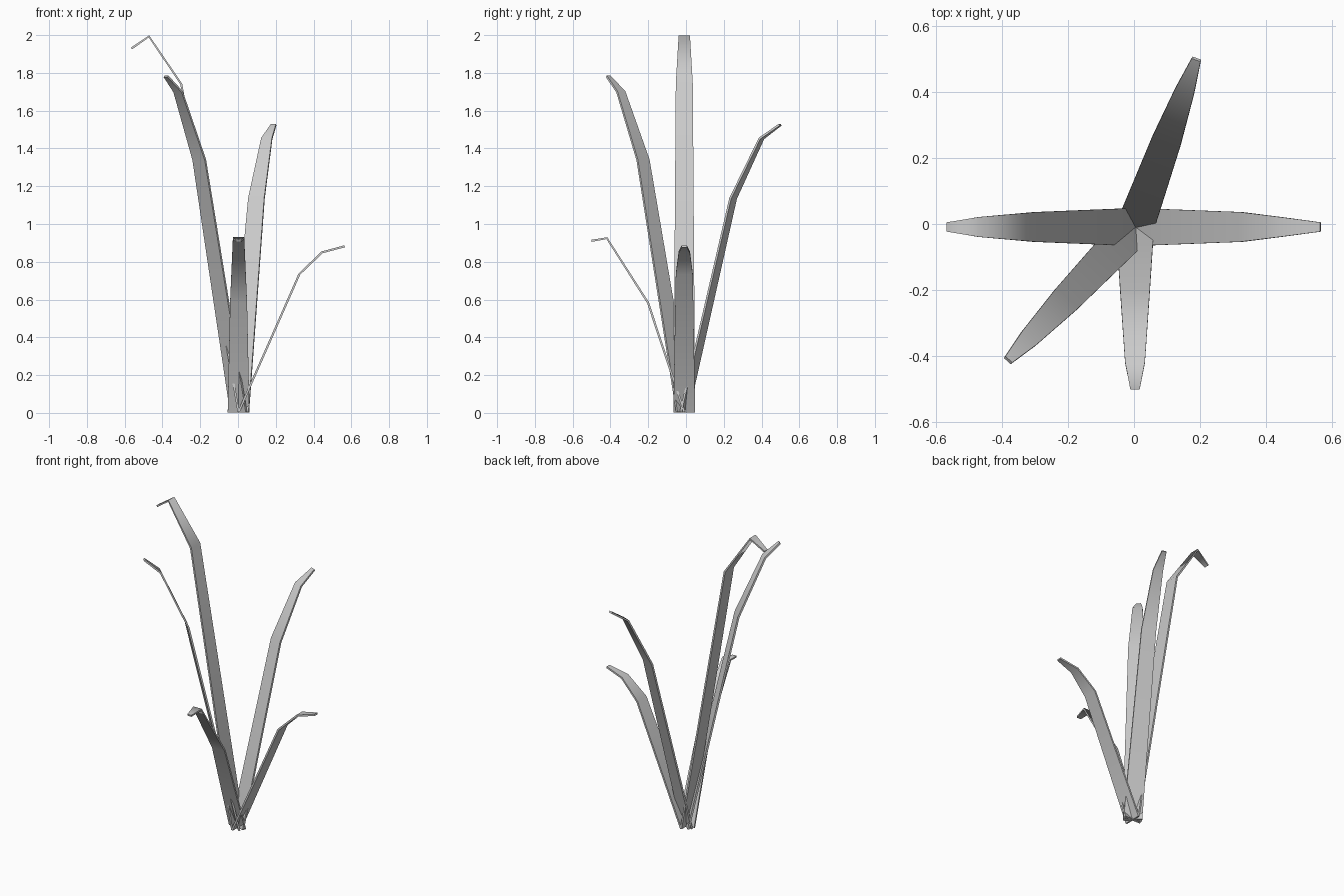
import bpy, bmesh, math
from mathutils import Vector

if "Cube" in bpy.data.objects:
    bpy.data.objects.remove(bpy.data.objects["Cube"])

CENTRE = Vector((0.003, -0.009, 0.0))
WIDTHS = (0.115, 0.09, 0.06, 0.028)
THICK = 0.011

# name: heading in degrees, then (reach, height) of the three bends after the base
LEAVES = {
    "leaf_right": (0, [(0.322, 0.735), (0.442, 0.85), (0.562, 0.882)]),
    "leaf_back": (69.9, [(0.275, 1.135), (0.435, 1.453), (0.541, 1.526)]),
    "leaf_left_tall": (180, [(0.303, 1.74), (0.474, 1.993), (0.567, 1.929)]),
    "leaf_front_left": (226.4, [(0.302, 1.34), (0.464, 1.70), (0.557, 1.782)]),
    "leaf_front_short": (270, [(0.192, 0.583), (0.41, 0.925), (0.491, 0.911)]),
}


def make_leaf(name, heading, bends):
    a = math.radians(heading)
    out = Vector((math.cos(a), math.sin(a), 0))
    side = Vector((-math.sin(a), math.cos(a), 0))
    path = [Vector((0, 0.004))] + [Vector(p) for p in bends]
    bm = bmesh.new()
    rings = []
    for i, p in enumerate(path):
        # direction averaged across the bend gives the blade normal
        d = Vector((0, 0))
        if i > 0:
            d += (p - path[i - 1]).normalized()
        if i < len(path) - 1:
            d += (path[i + 1] - p).normalized()
        d.normalize()
        n = (out * -d.y + Vector((0, 0, d.x))) * THICK / 2
        c = CENTRE + out * p.x + Vector((0, 0, p.y))
        w = side * WIDTHS[i] / 2
        rings.append([bm.verts.new(v) for v in (c - w - n, c + w - n, c + w + n, c - w + n)])
    for r, s in zip(rings, rings[1:]):
        for k in range(4):
            m = (k + 1) % 4
            bm.faces.new((r[k], r[m], s[m], s[k])).smooth = True
    caps = [bm.faces.new(rings[0][::-1]), bm.faces.new(rings[-1])]
    bmesh.ops.recalc_face_normals(bm, faces=bm.faces[:])
    # blade is smooth along its length, crisp along rims and ends
    for r, s in zip(rings, rings[1:]):
        for k in range(4):
            bm.edges.get((r[k], s[k])).smooth = False
    for f in caps:
        for e in f.edges:
            e.smooth = False
    mesh = bpy.data.meshes.new(name)
    bm.to_mesh(mesh)
    bm.free()
    bpy.context.collection.objects.link(bpy.data.objects.new(name, mesh))


for leaf, (heading, bends) in LEAVES.items():
    make_leaf(leaf, heading, bends)
